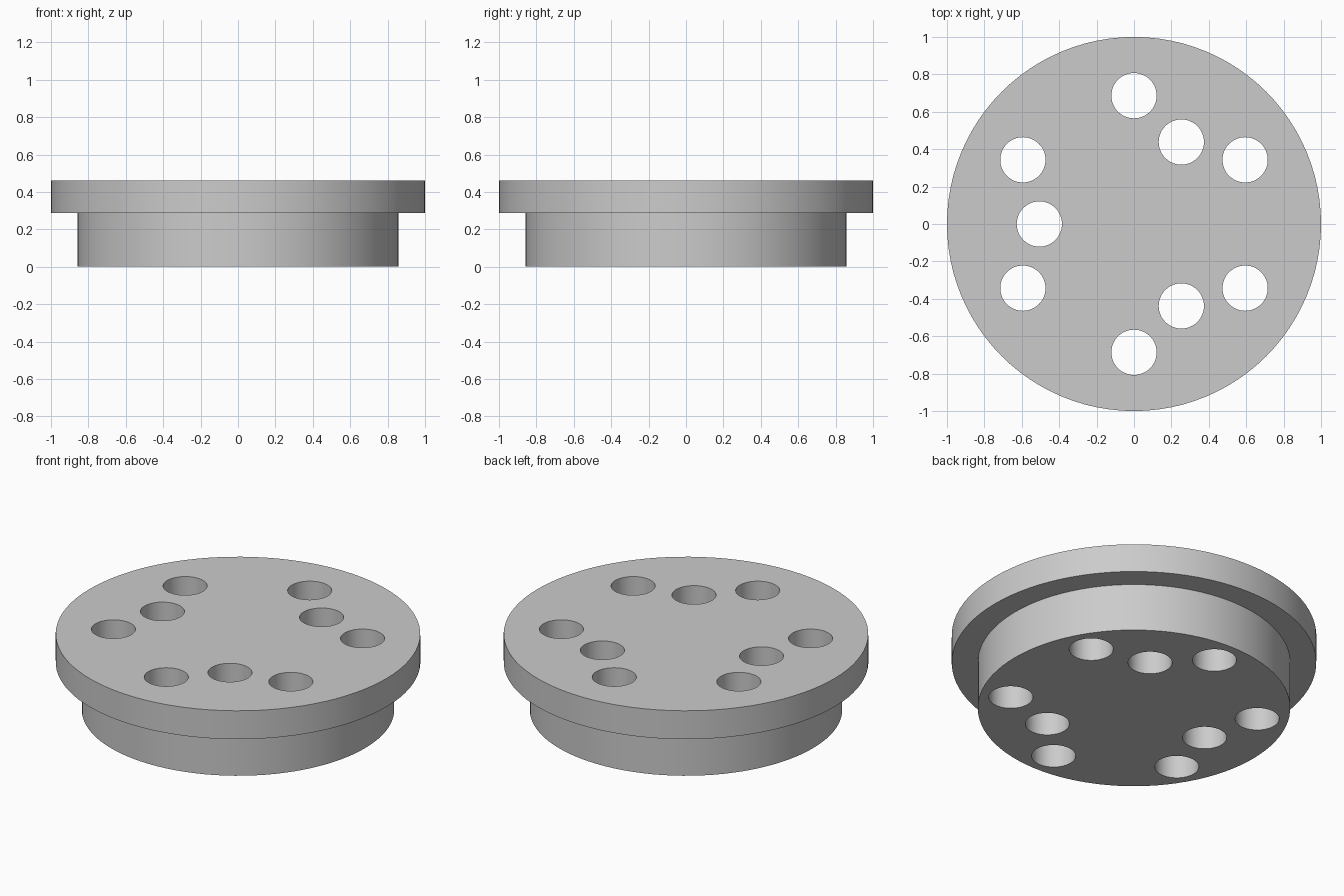
import bpy
import math

if "Cube" in bpy.data.objects:
    bpy.data.objects.remove(bpy.data.objects["Cube"], do_unlink=True)

grey = bpy.data.materials.new("plain_grey")
grey.use_nodes = True
colour = (0.6, 0.6, 0.6, 1)
grey.diffuse_color = colour
grey.node_tree.nodes["Principled BSDF"].inputs["Base Color"].default_value = colour

SEGMENTS = 96
HEIGHT = 0.46


def make_object(name, verts, faces):
    mesh = bpy.data.meshes.new(name)
    mesh.from_pydata(verts, [], faces)
    mesh.materials.append(grey)
    obj = bpy.data.objects.new(name, mesh)
    bpy.context.collection.objects.link(obj)
    return obj


def lathe(name, profile, segments, centre=(0, 0)):
    """Closed solid of revolution from (radius, z) points, bottom to top."""
    verts = [(centre[0] + r * math.cos(math.tau * i / segments),
              centre[1] + r * math.sin(math.tau * i / segments), z)
             for r, z in profile for i in range(segments)]
    faces = [list(range(segments))[::-1]]
    for ring in range(len(profile) - 1):
        a, b = ring * segments, (ring + 1) * segments
        for i in range(segments):
            j = (i + 1) % segments
            faces.append((a + i, a + j, b + j, b + i))
    faces.append(list(range(len(verts) - segments, len(verts))))
    return make_object(name, verts, faces)


# Stepped body: narrow hub below, wide flange above
body = lathe("flanged_plug",
             [(0.857, 0), (0.857, 0.288), (1, 0.288), (1, HEIGHT)], SEGMENTS)


# Through holes: six on the outer circle, three on the inner one
def drill(radius, first_angle, count):
    for k in range(count):
        angle = math.radians(first_angle) + math.tau * k / count
        cutter = lathe("hole_cutter", [(0.121, -0.1), (0.121, HEIGHT + 0.1)], 48,
                       (radius * math.cos(angle), radius * math.sin(angle)))
        cutter.hide_render = True
        cut = body.modifiers.new("hole", 'BOOLEAN')
        cut.operation = 'DIFFERENCE'
        cut.solver = 'EXACT'
        cut.object = cutter
        bpy.context.view_layer.objects.active = body
        bpy.ops.object.modifier_apply(modifier=cut.name)
        bpy.data.objects.remove(cutter, do_unlink=True)


drill(0.686, 30, 6)
drill(0.506, 60, 3)

# Smooth walls with crisp rims
bpy.ops.object.select_all(action='DESELECT')
body.select_set(True)
bpy.context.view_layer.objects.active = body
bpy.ops.object.shade_smooth_by_angle(angle=math.radians(30))
